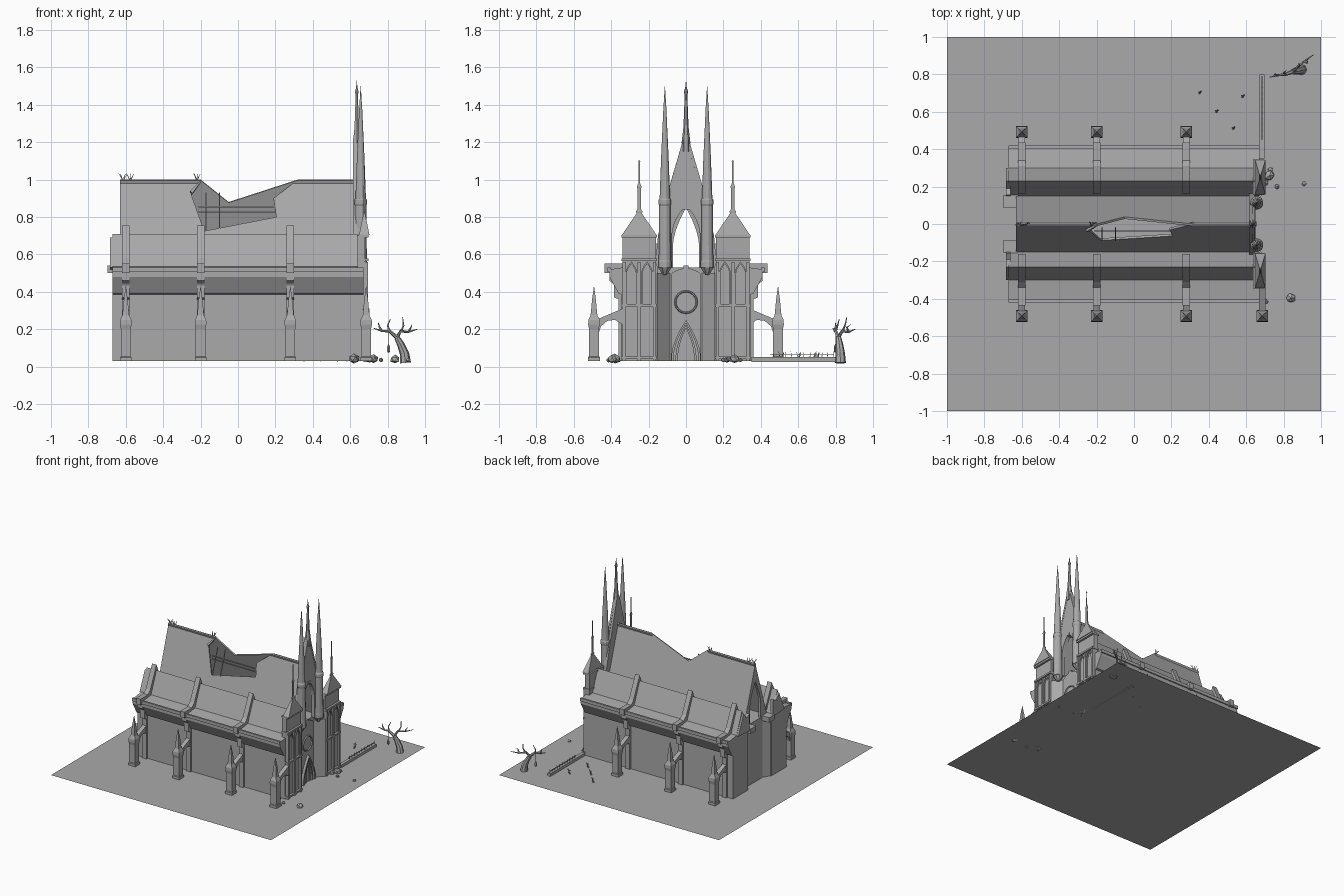
import bpy, bmesh, math, random
from mathutils import Vector

cube = bpy.data.objects.get("Cube")
if cube:
    bpy.data.objects.remove(cube, do_unlink=True)
random.seed(4)
G = 0.03  # ground height

stone = bpy.data.materials.new("grey_stone")
stone.use_nodes = True
GREY = (0.4, 0.4, 0.4, 1)
stone.diffuse_color = GREY
stone.node_tree.nodes["Principled BSDF"].inputs["Base Color"].default_value = GREY


def add(name, bm):
    bmesh.ops.recalc_face_normals(bm, faces=bm.faces)
    me = bpy.data.meshes.new(name)
    bm.to_mesh(me)
    bm.free()
    me.materials.append(stone)
    ob = bpy.data.objects.new(name, me)
    bpy.context.collection.objects.link(ob)
    return ob


def prism(name, pts, axis, a, b):
    """Extrude a flat outline from a to b along an axis."""
    place = {"x": lambda p, t: (t, p[0], p[1]),
             "y": lambda p, t: (p[0], t, p[1]),
             "z": lambda p, t: (p[0], p[1], t)}[axis]
    bm = bmesh.new()
    lo = [bm.verts.new(place(p, a)) for p in pts]
    hi = [bm.verts.new(place(p, b)) for p in pts]
    bm.faces.new(lo)
    bm.faces.new(hi)
    for i in range(len(pts)):
        j = (i + 1) % len(pts)
        bm.faces.new((lo[i], lo[j], hi[j], hi[i]))
    return add(name, bm)


def box(name, x0, x1, y0, y1, z0, z1):
    return prism(name, [(x0, y0), (x1, y0), (x1, y1), (x0, y1)], "z", z0, z1)


def lathe(name, prof, x, y, n=4, sx=1.0, sy=1.0):
    """Stack of n-sided rings (half width, height); a zero width makes a tip."""
    k = 1 / math.cos(math.pi / n)
    bm = bmesh.new()
    rings = []
    for r, z in prof:
        r = max(r, 0.0005) * k
        rings.append([bm.verts.new((x + sx * r * math.cos((i + .5) * 2 * math.pi / n),
                                    y + sy * r * math.sin((i + .5) * 2 * math.pi / n), z))
                      for i in range(n)])
    for lo, hi in zip(rings, rings[1:]):
        for i in range(n):
            j = (i + 1) % n
            bm.faces.new((lo[i], lo[j], hi[j], hi[i]))
    bm.faces.new(rings[0])
    bm.faces.new(rings[-1])
    return add(name, bm)


def tube(name, pts, r0, r1, n=6):
    """Tapering branch along a path."""
    bm = bmesh.new()
    pts = [Vector(p) for p in pts]
    rings = []
    for i, p in enumerate(pts):
        d = (pts[min(i + 1, len(pts) - 1)] - pts[max(i - 1, 0)]).normalized()
        u = d.orthogonal().normalized()
        v = d.cross(u)
        r = r0 + (r1 - r0) * i / (len(pts) - 1)
        rings.append([bm.verts.new(p + r * (u * math.cos(t) + v * math.sin(t)))
                      for t in (2 * math.pi * k / n for k in range(n))])
    for lo, hi in zip(rings, rings[1:]):
        for k in range(n):
            bm.faces.new((lo[k], lo[(k + 1) % n], hi[(k + 1) % n], hi[k]))
    bm.faces.new(rings[0])
    bm.faces.new(rings[-1])
    return add(name, bm)


def arch(c, w, z0, zs, zt, n=5, power=1.6):
    """Pointed arch outline, open at the foot."""
    side = [(w * (1 - (i / n) ** power), zs + (zt - zs) * i / n) for i in range(n + 1)]
    return ([(c - w, z0)] + [(c - a, z) for a, z in side]
            + [(c + a, z) for a, z in side[-2::-1]] + [(c + w, z0)])


def arch_frame(name, c, w, z0, zs, zt, x0, x1, t):
    prism(name, arch(c, w, z0, zs, zt) + arch(c, w - t, z0, zs, zt - 1.5 * t)[::-1], "x", x0, x1)


# ground
bm = bmesh.new()
bmesh.ops.create_grid(bm, x_segments=1, y_segments=1, size=1)
bmesh.ops.translate(bm, verts=bm.verts, vec=(0, 0, G))
add("ground", bm)

# nave body and its steep broken roof
box("nave_body", -.63, .62, -.16, .16, G, .53)
front_slope = [(-.63, .53), (-.63, 1), (-.2, 1), (-.25, .92), (-.18, .725), (.205, .8),
               (.19, .9), (.32, 1), (.63, 1), (.63, .53)]
back_slope = [(-.63, .53), (-.63, 1), (-.2, 1), (-.05, .88), (.32, 1), (.63, 1), (.63, .53)]
for s, outline in ((-1, front_slope), (1, back_slope)):
    bm = bmesh.new()
    bm.faces.new([bm.verts.new((x, s * (1 - z) * .32, z)) for x, z in outline])
    roof = add("nave_roof", bm)
    mod = roof.modifiers.new("thickness", "SOLIDIFY")
    mod.thickness = .012
    mod.offset = -1 if roof.data.polygons[0].normal.z > 0 else 1
tube("roof_flap", [(-.25, -.035, .93), (-.2, -.008, .99)], .012, .004, 4)
for z in (.825, .85):
    box("roof_beam", -.21, .2, -.04, -.032, z, z + .008)
for x in (-.17, -.1):
    tube("rafter", [(x, -.088, .73), (x, -.02, .93)], .004, .004, 4)

# back gable with open arch
back_gable = [(-.15, .53), (0, 1), (.15, .53)]
prism("back_gable", back_gable + arch(0, .07, .53, .65, .85)[::-1], "x", -.63, -.61)

# side aisles with ribs, flying buttresses and pinnacles
PINNACLE = [(.031, G), (.031, .05), (.026, .055), (.026, .2), (.031, .225), (.03, .25),
            (.018, .275), (.01, .36), (0, .43)]
for s in (-1, 1):
    def side(pts):
        return [(s * y, z) for y, z in pts]
    prism("aisle", side([(.15, G), (.15, .53), (.23, .71), (.30, .535), (.41, .52), (.41, .48),
                         (.36, .39), (.345, .385), (.345, G)]), "x", -.67, .67)
    box("gutter", -.67, .67, min(s * .405, s * .42), max(s * .405, s * .42), .505, .53)
    rib = side([(.16, .54), (.16, .6), (.23, .755), (.31, .58), (.34, .55), (.435, .55), (.435, .5),
                (.41, .5), (.41, .46), (.385, .44), (.385, .37), (.36, .36), (.36, G), (.33, G),
                (.33, .5), (.29, .52), (.23, .68)])
    flyer = side([(.34, .31), (.47, .255), (.47, .17), (.455, .215), (.42, .245), (.38, .25), (.34, .225)])
    for x in (-.6, -.2, .28, .685):
        if x < .5:
            prism("roof_rib", rib, "x", x - .02, x + .02)
        if x < .5 or s < 0:
            prism("flying_buttress", flyer, "x", x - .017, x + .017)
            lathe("pinnacle", PINNACLE, x, s * .492)

    # flat corner towers of the facade
    lo, hi = sorted((s * .16, s * .34))
    c = s * .25
    box("tower", .64, .68, lo, hi, G, .7)
    for y in (s * .168, c, s * .332):
        box("tower_pilaster", .68, .695, y - .008, y + .008, G, .56)
    for z in (.04, .32, .565, .69):
        box("tower_band", .635, .697, lo - .004, hi + .004, z, z + .014)
    for y in (c - .042, c + .042):
        arch_frame("tower_lancet", y, .032, .335, .5, .562, .68, .69, .008)
    lathe("tower_roof", [(.092, .704), (.014, .82), (.018, .83), (.01, .84), (.009, .95),
                         (.013, .96), (.005, .98), (.003, 1.09), (.006, 1.095), (0, 1.105)],
          .675, c, 4, .3, 1)

    # round spires above a splayed portal jamb
    prism("portal_jamb", [(.61, s * .075), (.685, s * .155), (.6, s * .16)], "z", G, .5)
    lathe("spire_corbel", [(.01, .49), (.036, .53)], .65, s * .113, 8)
    lathe("spire", [(.035, .53), (.035, .56), (.033, .57), (.03, .86), (.034, .87), (.034, .89),
                    (.028, .9), (.02, 1.12), (.008, 1.38), (0, 1.5)], .656, s * .113, 12)
    # back piers and caps
    prism("back_jamb", [(-.62, s * .08), (-.668, s * .155), (-.61, s * .16)], "z", G, .53)
    box("back_cap", -.697, -.62, *sorted((s * .085, s * .155)), .5, .54)
    prism("back_shoulder", side([(.15, .52), (.155, .66), (.19, .64), (.23, .69), (.3, .53)]), "x", -.685, -.66)

# main facade gable with open arch and top spire
gable = [(-.165, .53), (-.15, .7), (-.1, .9), (-.015, 1.22), (.015, 1.22), (.1, .9), (.15, .7), (.165, .53)]
prism("facade_gable", gable + arch(0, .075, .53, .68, .86, power=2.4)[::-1], "x", .615, .645)
for s in (-1, 1):
    tube("gable_coping", [(.64, s * .1, .9), (.64, s * .012, 1.2)], .01, .01, 4)
lathe("gable_spire", [(.018, 1.15), (.02, 1.2), (.012, 1.28), (.006, 1.45), (.01, 1.47),
                      (.004, 1.49), (0, 1.53)], .635, 0, 6)
box("arch_keystone", .61, .65, -.015, .015, .84, .86)

# portal wall, rose window and door
prism("portal_wall", arch(0, .08, G, .49, .53, power=2), "x", .6, .63)
box("portal_finial", .605, .63, -.014, .014, .52, .54)
bm = bmesh.new()
ring = [[bm.verts.new((x, r * math.cos(a), .345 + r * math.sin(a)))
         for a in (i * math.pi / 12 for i in range(24))] for x, r in ((.63, .063), (.638, .06), (.638, .055), (.63, .052))]
for a, b in zip(ring, ring[1:]):
    for i in range(24):
        bm.faces.new((a[i], a[i - 1], b[i - 1], b[i]))
add("rose_window", bm)
for w, top, x in ((.078, .25, .65), (.055, .225, .642), (.034, .2, .636)):
    arch_frame("door_arch", 0, w, G, .06, top, .63, x, .012)

# low fence and stakes
box("fence_wall", .672, .698, .35, .8, .025, .052)
for i in range(11):
    y = .47 + i * .032
    tube("fence_post", [(.685, y, .05), (.685, y + random.uniform(-.008, .008), .08)], .003, .001, 4)
box("fence_rail", .683, .687, .45, .79, .064, .068)
for x, y in ((.35, .7), (.44, .6), (.58, .68), (.53, .51)):
    tube("stake", [(x, y, G), (x + .008, y + .012, .075)], .006, .003, 5)
    box("stake_bar", x - .008, x + .014, y + .005, y + .009, .06, .065)

# rocks
for x, y, r in ((.62, -.38, .032), (.705, -.415, .014), (.84, -.395, .027), (.725, .26, .03),
                (.7, .22, .02), (.765, .2, .014), (.91, .215, .014), (.73, .29, .016)):
    bm = bmesh.new()
    bmesh.ops.create_icosphere(bm, subdivisions=1, radius=r)
    for v in bm.verts:
        v.co *= random.uniform(.8, 1.15)
        v.co = Vector((x, y, G + r * .35)) + Vector((v.co.x, v.co.y, v.co.z * .85))
    add("rock", bm)

# dead tree with lantern
fork = (.85, .815, .155)
tube("tree_trunk", [(.895, .825, .02), (.89, .825, .07), (.87, .82, .12), fork], .03, .015, 8)
for path in ([fork, (.81, .8, .19), (.77, .795, .19), (.725, .785, .205)],
             [fork, (.87, .835, .19), (.91, .87, .185), (.96, .905, .2)],
             [(.87, .835, .185), (.885, .85, .22), (.88, .86, .265)],
             [(.81, .8, .19), (.8, .81, .22), (.815, .82, .255)],
             [(.91, .87, .185), (.925, .86, .21), (.93, .88, .225)],
             [(.77, .795, .19), (.755, .8, .215), (.75, .8, .235)]):
    tube("tree_branch", path, .012 if path[0] == fork else .007, .002)
tube("lantern_rope", [(.805, .8, .19), (.805, .8, .12)], .0015, .0015, 4)
lathe("lantern", [(.003, .075), (.007, .08), (.008, .105), (.002, .12)], .805, .8, 6)

# weeds on the ridge
for x0 in (-.615, -.575, -.22):
    for k in range(4):
        dx = random.uniform(-.025, .025)
        tube("ridge_weed", [(x0, 0, .99), (x0 + dx * .5, random.uniform(-.01, .01), 1.015),
                            (x0 + dx, random.uniform(-.015, .015), 1.032)], .004, .001, 4)
